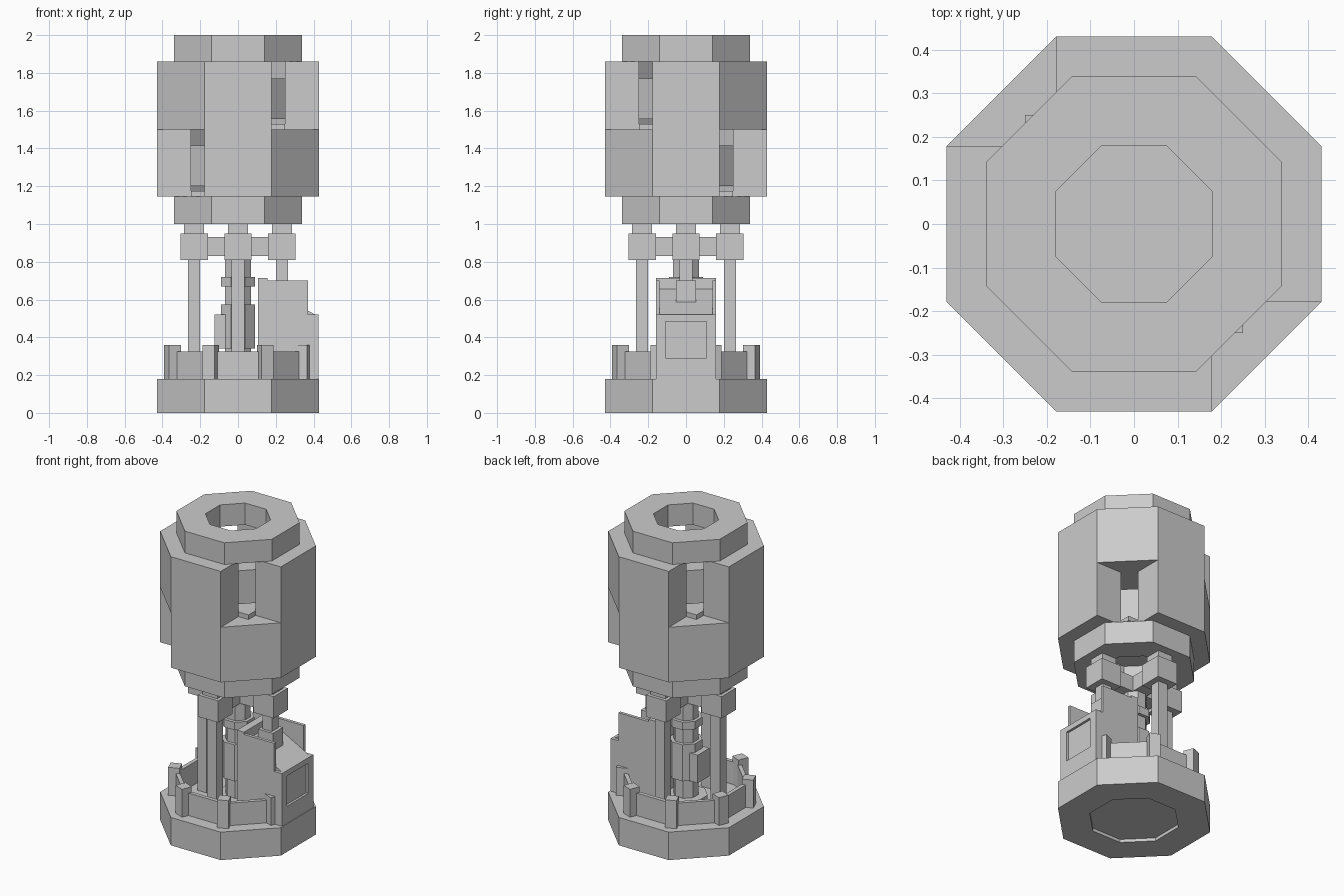
import bpy, bmesh
from math import sin, cos, tan, pi, radians
from mathutils import Matrix

cube = bpy.data.objects.get("Cube")
if cube:
    bpy.data.objects.remove(cube, do_unlink=True)

grey = bpy.data.materials.new("plain_grey")
grey.use_nodes = True
colour = (0.6, 0.6, 0.6, 1)
grey.diffuse_color = colour
grey.node_tree.nodes["Principled BSDF"].inputs["Base Color"].default_value = colour


def finish(name, bm):
    bmesh.ops.recalc_face_normals(bm, faces=bm.faces)
    mesh = bpy.data.meshes.new(name)
    bm.to_mesh(mesh)
    bm.free()
    mesh.materials.append(grey)
    obj = bpy.data.objects.new(name, mesh)
    bpy.context.collection.objects.link(obj)
    return obj


def box(name, x, y, z, turn=0):
    """Box from (min, max) ranges, then turned about the vertical axis."""
    bm = bmesh.new()
    bmesh.ops.create_cube(bm, size=1)
    for v in bm.verts:
        v.co = [r[0] if c < 0 else r[1] for c, r in zip(v.co, (x, y, z))]
    bm.transform(Matrix.Rotation(turn, 4, 'Z'))
    return finish(name, bm)


def prism(name, points, z, axis='Z', turn=0):
    """Extrude an outline along z, or an x-z outline along y."""
    bm = bmesh.new()
    if axis == 'Z':
        verts = [bm.verts.new((a, b, z[0])) for a, b in points]
        step = (0, 0, z[1] - z[0])
    else:
        verts = [bm.verts.new((a, z[0], b)) for a, b in points]
        step = (0, z[1] - z[0], 0)
    face = bm.faces.new(verts)
    geom = bmesh.ops.extrude_face_region(bm, geom=[face], use_keep_orig=True)["geom"]
    bmesh.ops.translate(bm, vec=step, verts=[g for g in geom if isinstance(g, bmesh.types.BMVert)])
    bm.transform(Matrix.Rotation(turn, 4, 'Z'))
    return finish(name, bm)


def octagon(apothem):
    r = apothem / cos(pi / 8)
    return [(r * cos(pi / 8 + i * pi / 4), r * sin(pi / 8 + i * pi / 4)) for i in range(8)]


def ring(name, outer, inner, z):
    """Octagonal ring with a straight bore."""
    bm = bmesh.new()
    section = ((outer, z[0]), (outer, z[1]), (inner, z[1]), (inner, z[0]))
    loops = [[bm.verts.new((x, y, h)) for x, y in octagon(a)] for a, h in section]
    for k in range(4):
        a, b = loops[k], loops[(k + 1) % 4]
        for i in range(8):
            j = (i + 1) % 8
            bm.faces.new((a[i], a[j], b[j], b[i]))
    return finish(name, bm)


R = 0.43
H = R * tan(pi / 8)
IN = 0.25

# Base with a shallow recess underneath
ring("base_foot", R, 0.25, (0, 0.02))
prism("base", octagon(R), (0.02, 0.18))

# Railing: posts on the corners, panels between them, open at the console
for i in range(8):
    a = i * pi / 4
    if i:
        box("rail_panel", (0.325, 0.35), (-0.145, 0.145), (0.18, 0.325), a)
    box("rail_post", (0.342, 0.41), (-0.034, 0.034), (0.18, 0.36), a + pi / 8)

# Four legs with collars and cross beams
for i in range(4):
    a = i * pi / 2
    box("leg", (0.2, 0.265), (-0.034, 0.034), (0.18, 0.81), a)
    box("leg_collar", (0.16, 0.305), (-0.072, 0.072), (0.81, 0.95), a)
    box("leg_head", (0.18, 0.285), (-0.052, 0.052), (0.95, 1.0), a)
    box("cross_beam", (0, 0.16), (-0.05, 0.05), (0.83, 0.93), a)

# Central column
for name, apothem, z in (("column_foot", 0.12, (0.18, 0.22)),
                         ("column_body", 0.07, (0.22, 0.83)),
                         ("column_housing", 0.09, (0.34, 0.52)),
                         ("lower_flange", 0.09, (0.52, 0.575)),
                         ("upper_flange", 0.09, (0.67, 0.72))):
    prism(name, octagon(apothem), z)
box("column_side_box", (-0.125, -0.055), (-0.06, 0.06), (0.34, 0.52))

# Console: sloped body, recessed screen, side panels and back panel
prism("console_body", [(0.155, 0.18), (0.41, 0.18), (0.41, 0.52), (0.155, 0.655)],
      (-0.14, 0.14), 'Y')
for s in (-1, 1):
    prism("console_side", [(0.155, 0.18), (0.37, 0.18), (0.37, 0.70), (0.155, 0.70)],
          sorted((s * 0.14, s * 0.16)), 'Y')
    box("screen_side", (0.37, 0.425), sorted((s * 0.108, s * 0.16)), (0.18, 0.52))
box("screen_sill", (0.405, 0.425), (-0.108, 0.108), (0.18, 0.29))
box("screen_header", (0.405, 0.425), (-0.108, 0.108), (0.485, 0.52))
box("console_back", (0.105, 0.155), (-0.16, 0.16), (0.18, 0.715))
box("console_leg_socket", (0.18, 0.285), (-0.052, 0.052), (0.55, 0.70))

# End rings of the upper housing
ring("lower_ring", 0.34, 0.18, (1.0, 1.145))
ring("cap_ring", 0.34, 0.18, (1.86, 2.0))

# Housing walls, with corner blocks alternating high and low
low, high = (1.145, 1.5), (1.5, 1.86)
for i in range(4):
    a = i * pi / 2
    box("housing_wall", (IN, R), (-H, H), (low[0], high[1]), a)
    prism("corner_block", [(IN, H), (R, H), (H, R), (H, IN)],
          low if i % 2 else high, 'Z', a)

# Inner drums on square plates
for z in (low[0], high[0]):
    box("drum_plate", (-IN, IN), (-IN, IN), (z, z + 0.03))
    prism("drum_shaft", octagon(0.1), (z + 0.03, z + 0.055))
    prism("inner_drum", octagon(IN), (z + 0.055, z + 0.27))
